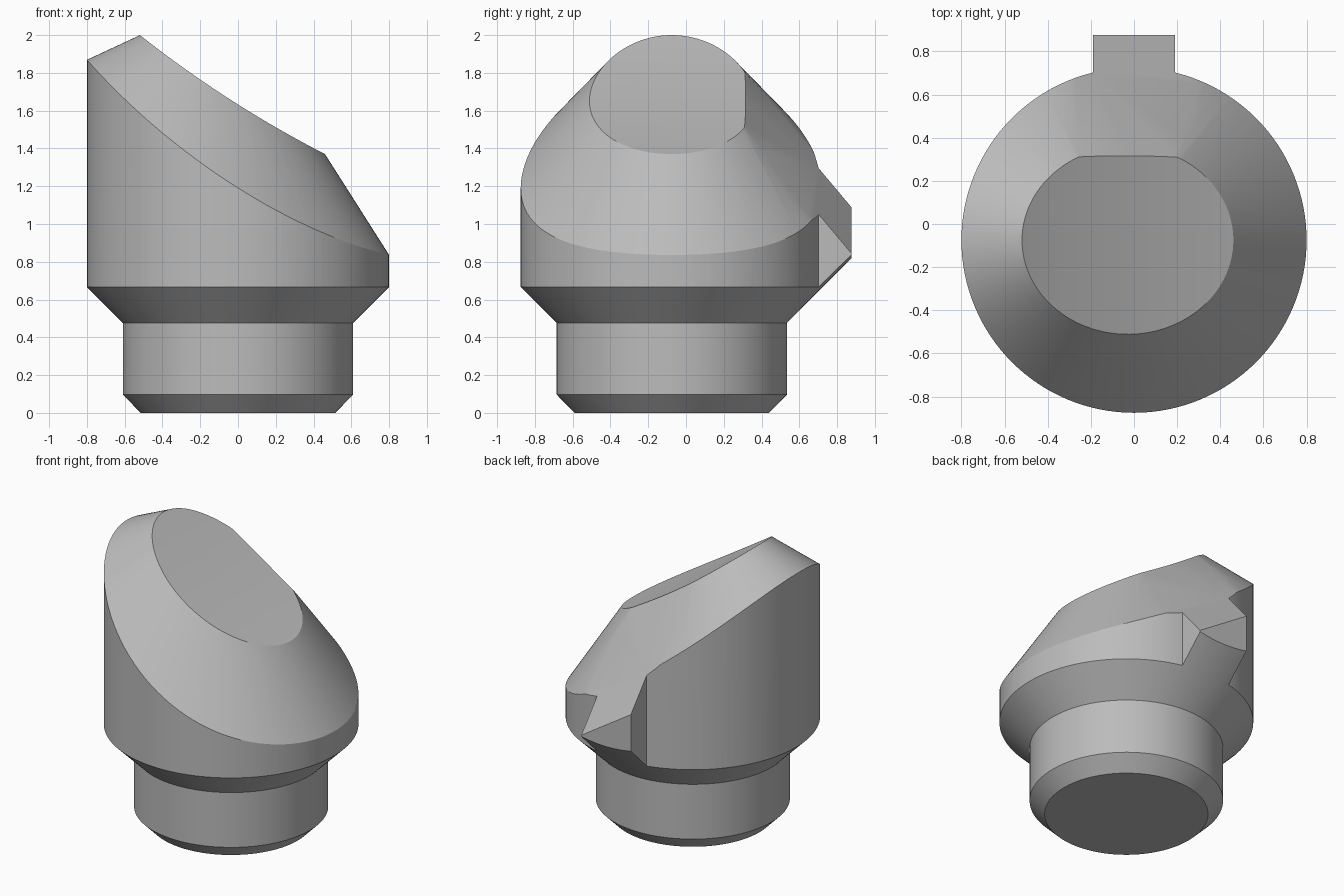
import bpy, bmesh, math
from mathutils import Vector, Matrix

if "Cube" in bpy.data.objects:
    bpy.data.objects.remove(bpy.data.objects["Cube"])

AXIS_Y = -0.075          # the round body sits slightly forward of the key
TILT = math.atan(0.643)  # slope of the seat


def make(name, bm, matrix=Matrix()):
    bmesh.ops.transform(bm, matrix=matrix, verts=bm.verts)
    bmesh.ops.recalc_face_normals(bm, faces=bm.faces)
    mesh = bpy.data.meshes.new(name)
    bm.to_mesh(mesh)
    bm.free()
    obj = bpy.data.objects.new(name, mesh)
    bpy.context.collection.objects.link(obj)
    return obj


def cone(name, r1, r2, depth, segments, matrix):
    bm = bmesh.new()
    bmesh.ops.create_cone(bm, cap_ends=True, segments=segments,
                          radius1=r1, radius2=r2, depth=depth)
    return make(name, bm, matrix)


def box(name, size, matrix):
    bm = bmesh.new()
    bmesh.ops.create_cube(bm, size=1)
    return make(name, bm, matrix @ Matrix.Diagonal((*size, 1)))


def combine(target, tool, operation):
    mod = target.modifiers.new(operation.lower(), 'BOOLEAN')
    mod.operation, mod.solver, mod.object = operation, 'EXACT', tool
    bpy.context.view_layer.objects.active = target
    bpy.ops.object.modifier_apply(modifier=mod.name)
    bpy.data.objects.remove(tool)


# Turned blank: chamfered stem, then a wide flaring shoulder
profile = [(0, 0), (0.515, 0), (0.61, 0.097), (0.61, 0.477), (1.2, 1.067), (1.2, 2.5), (0, 2.5)]
bm = bmesh.new()
verts = [bm.verts.new((r, 0, z)) for r, z in profile]
edges = [bm.edges.new(pair) for pair in zip(verts, verts[1:])]
bmesh.ops.spin(bm, geom=verts + edges, cent=(0, 0, 0), axis=(0, 0, 1),
               angle=math.tau, steps=128, use_merge=False)
bmesh.ops.remove_doubles(bm, verts=bm.verts, dist=1e-4)
plug = make("plug_body", bm, Matrix.Translation((0, AXIS_Y, 0)))

# Outline from above: round head plus a square locating key at the back
outline = cone("head_outline", 0.8, 0.8, 4, 128, Matrix.Translation((0, AXIS_Y, 1)))
key = box("locating_key", (0.38, 0.875, 3.9), Matrix.Translation((0, 0.4375, 1)))
combine(outline, key, 'UNION')
combine(plug, outline, 'INTERSECT')

# Tilted oval cone forms the bevel around the head
height, tan_x, tan_y = 4, 1.14, 0.885
bevel = cone("bevel_cone", tan_x * height, 0, height, 160,
             Matrix.Translation((-0.072, AXIS_Y, 2.208))
             @ Matrix.Rotation(math.radians(16.3), 4, 'Y')
             @ Matrix.Diagonal((1, tan_y / tan_x, 1, 1))
             @ Matrix.Translation((0, 0, -height / 2)))
combine(plug, bevel, 'INTERSECT')

# Slightly hollow slanted seat
radius = 6
normal = Vector((math.sin(TILT), 0, math.cos(TILT)))
center = Vector((-0.03, 0, 1.685)) + normal * (radius - 0.028)
seat = cone("seat_cutter", radius, radius, 5, 512,
            Matrix.Translation(center) @ Matrix.Rotation(math.pi / 2, 4, 'X'))
combine(plug, seat, 'DIFFERENCE')

# Flat running from the seat down over the key
normal = Vector((0.643, 1.19, 1)).normalized()
flat = box("flat_cutter", (6, 6, 6),
           Matrix.Translation(Vector((0, 0.31, 1.64)) + normal * 3)
           @ normal.to_track_quat('Z', 'Y').to_matrix().to_4x4())
combine(plug, flat, 'DIFFERENCE')

# One plain grey finish
grey = bpy.data.materials.new("steel_grey")
grey.diffuse_color = (0.5, 0.5, 0.5, 1)
grey.use_nodes = True
grey.node_tree.nodes["Principled BSDF"].inputs["Base Color"].default_value = grey.diffuse_color
plug.data.materials.clear()
plug.data.materials.append(grey)
for poly in plug.data.polygons:
    poly.material_index = 0

bpy.ops.object.select_all(action='DESELECT')
plug.select_set(True)
bpy.context.view_layer.objects.active = plug
bpy.ops.object.shade_smooth_by_angle(angle=math.radians(20))
